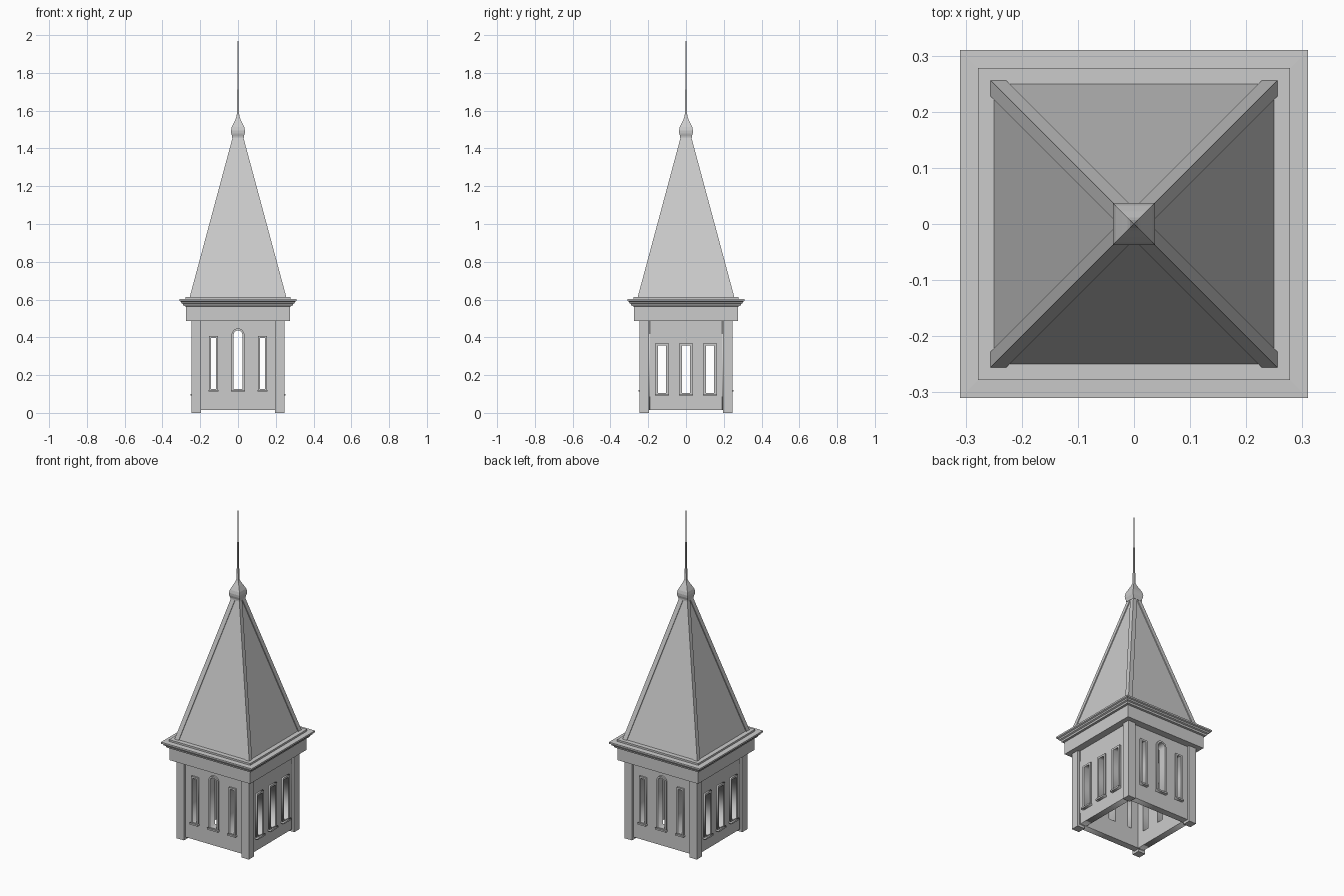
import bpy, bmesh, math
from mathutils import Matrix

if "Cube" in bpy.data.objects:
    bpy.data.objects.remove(bpy.data.objects["Cube"])

WALL, INNER = 0.232, 0.19   # outer and inner half widths of the belfry


def add_mesh(name, bm):
    bmesh.ops.recalc_face_normals(bm, faces=bm.faces)
    me = bpy.data.meshes.new(name)
    bm.to_mesh(me)
    bm.free()
    ob = bpy.data.objects.new(name, me)
    bpy.context.collection.objects.link(ob)
    return ob


def loft(name, rings):
    """Closed solid through a list of four-cornered rings."""
    bm = bmesh.new()
    rows = [[bm.verts.new(p) for p in r] for r in rings]
    for a, b in zip(rows, rows[1:]):
        for i in range(4):
            j = (i + 1) % 4
            bm.faces.new((a[i], a[j], b[j], b[i]))
    bm.faces.new(rows[0])
    bm.faces.new(rows[-1])
    return add_mesh(name, bm)


def rect3(x0, x1, y0, y1, z):
    return [(x0, y0, z), (x1, y0, z), (x1, y1, z), (x0, y1, z)]


def square_profile(name, profile):
    return loft(name, [rect3(-h, h, -h, h, z) for h, z in profile])


def opening(cx, hw, z0, z1, arch):
    """Outline of a window, with a round head if arch is set."""
    pts = [(cx - hw, z0), (cx + hw, z0)]
    if not arch:
        return pts + [(cx + hw, z1), (cx - hw, z1)]
    n = 12
    return pts + [(cx + hw * math.cos(math.pi * i / n),
                   z1 - hw + hw * math.sin(math.pi * i / n)) for i in range(n + 1)]


def plate(name, loops, d0, d1, angle):
    """Flat panel with holes, between depths d0 and d1, turned to one side."""
    cu = bpy.data.curves.new(name, 'CURVE')
    cu.dimensions, cu.fill_mode, cu.extrude = '2D', 'BOTH', (d1 - d0) / 2
    for loop in loops:
        s = cu.splines.new('POLY')
        s.points.add(len(loop) - 1)
        for p, (x, z) in zip(s.points, loop):
            p.co = (x, z, 0, 1)
        s.use_cyclic_u = True
    tmp = bpy.data.objects.new(name, cu)
    bpy.context.collection.objects.link(tmp)
    dg = bpy.context.evaluated_depsgraph_get()
    me = bpy.data.meshes.new_from_object(tmp.evaluated_get(dg))
    bpy.data.objects.remove(tmp)
    me.transform(Matrix.Rotation(angle, 4, 'Z')
                 @ Matrix.Translation((0, -(d0 + d1) / 2, 0))
                 @ Matrix.Rotation(math.pi / 2, 4, 'X'))
    bm = bmesh.new()
    bm.from_mesh(me)
    bmesh.ops.remove_doubles(bm, verts=bm.verts, dist=1e-5)
    return add_mesh(name, bm)


# window: centre x, outer half width, bottom, top, round head, frame width
front_windows = [(-0.129, 0.024, 0.115, 0.408, False, 0.011),
                 (0.0, 0.034, 0.115, 0.447, True, 0.011),
                 (0.129, 0.024, 0.115, 0.408, False, 0.011)]
side_windows = [(x, 0.034, 0.094, 0.37, False, 0.012) for x in (-0.127, 0, 0.127)]

# walls, window frames and sills on all four sides
for k, side in enumerate(("front", "right", "back", "left")):
    angle = k * math.pi / 2
    windows = side_windows if k % 2 else front_windows
    half = INNER if k % 2 else WALL
    holes = [opening(c, h - f, b + f, t - f, a) for c, h, b, t, a, f in windows]
    wall = opening(0, half, 0.015, 0.49, False)
    plate(side + "_wall", [wall] + holes, INNER, WALL, angle)
    for (c, h, b, t, a, f), hole in zip(windows, holes):
        plate(side + "_window_frame", [opening(c, h, b, t, a), hole],
              WALL - 0.004, WALL + 0.01, angle)
        plate(side + "_window_sill", [opening(c, h + 0.003, b - 0.003, b + 0.007, False)],
              WALL - 0.004, WALL + 0.019, angle)

# corner posts and roof hip ribs
for sx in (-1, 1):
    for sy in (-1, 1):
        loft("corner_post", [rect3(sx * 0.197, sx * 0.247, sy * 0.197, sy * 0.247, z)
                             for z in (0, 0.49)])
        loft("hip_rib", [rect3(sx * (c - 0.028), sx * c, sy * (c - 0.028), sy * c, z)
                         for c, z in ((0.256, 0.612), (0.028, 1.46))])

# frieze and stepped cornice
square_profile("frieze_and_cornice", [
    (0.276, 0.487), (0.276, 0.564), (0.288, 0.566), (0.291, 0.576),
    (0.299, 0.580), (0.302, 0.588), (0.31, 0.592), (0.31, 0.602),
    (0.278, 0.603), (0.278, 0.614)])

# roof panels
square_profile("roof", [(0.25, 0.612), (0.022, 1.46)])

# cap and spike
square_profile("roof_cap", [
    (0.031, 1.455), (0.031, 1.464), (0.036, 1.48), (0.037, 1.495), (0.033, 1.513),
    (0.022, 1.537), (0.012, 1.557), (0.007, 1.572)])
square_profile("spire_spike", [(0.007, 1.565), (0.0045, 1.66), (0.001, 2.0)])
